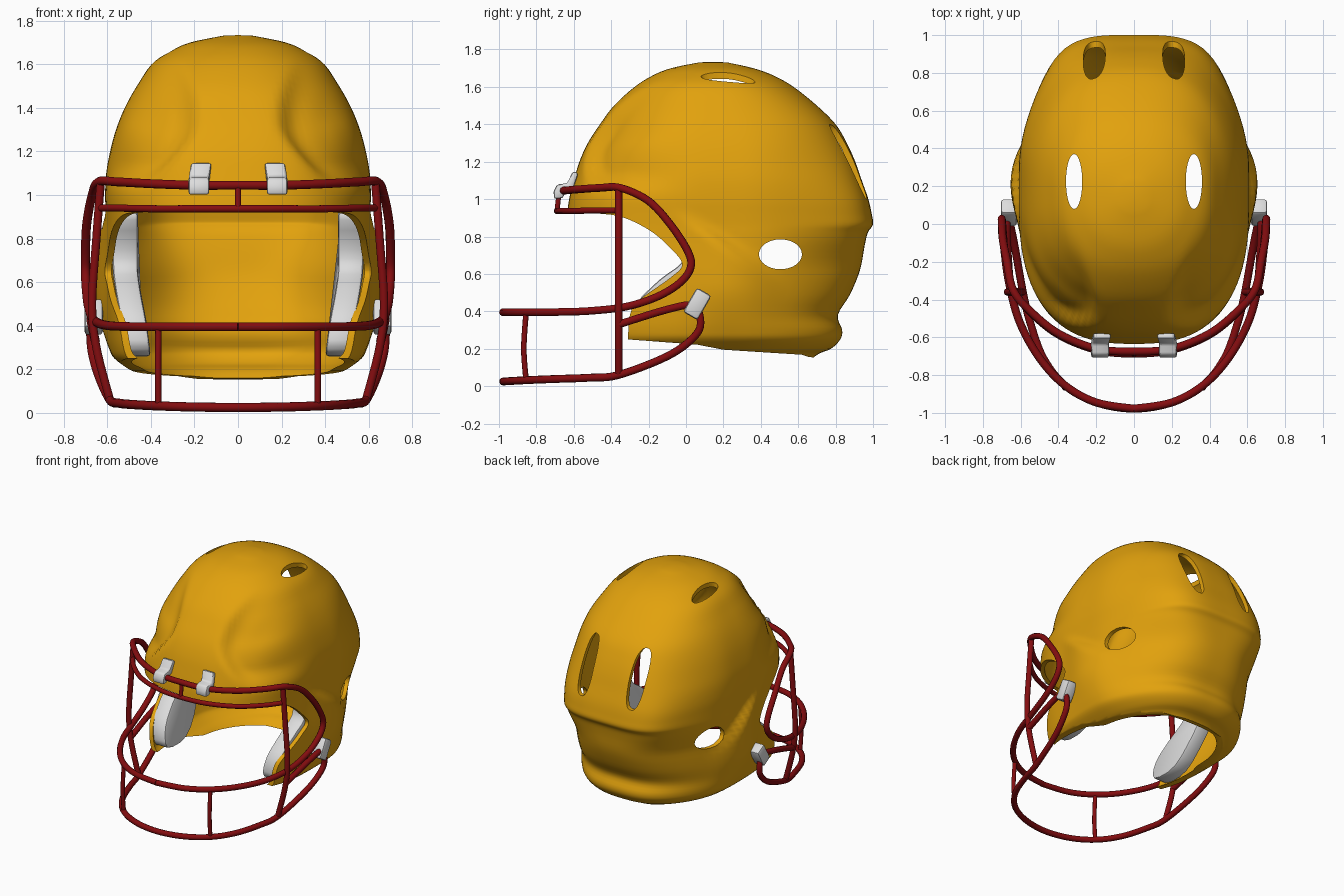
import bpy, bmesh, math
from mathutils import Vector

if "Cube" in bpy.data.objects:
    bpy.data.objects.remove(bpy.data.objects["Cube"])


def material(name, rgb):
    m = bpy.data.materials.new(name)
    m.diffuse_color = (*rgb, 1)
    m.use_nodes = True
    m.node_tree.nodes["Principled BSDF"].inputs["Base Color"].default_value = m.diffuse_color
    return m


GOLD = material("gold", (0.76, 0.36, 0.004))
RED = material("dark red", (0.23, 0.004, 0.005))
GREY = material("light grey", (0.72, 0.72, 0.72))


def smooth(points, n=6, closed=False):
    """Catmull-Rom curve through tuples of any size."""
    P, out, k = points, [], len(points)
    for i in range(k if closed else k - 1):
        if closed:
            a, b, c, d = (P[(i + j) % k] for j in (-1, 0, 1, 2))
        else:
            a, b, c, d = P[max(i - 1, 0)], P[i], P[i + 1], P[min(i + 2, k - 1)]
        for s in range(n):
            t = s / n
            out.append(tuple(0.5 * (2 * q + (r - p) * t + (2 * p - 5 * q + 4 * r - u) * t * t
                                    + (3 * q - p - 3 * r + u) * t ** 3)
                             for p, q, r, u in zip(a, b, c, d)))
    if not closed:
        out.append(tuple(P[-1]))
    return out


def step(lo, hi, v):
    t = min(max((v - lo) / (hi - lo), 0), 1)
    return t * t * (3 - 2 * t)


def new_object(name, bm, mat):
    bmesh.ops.recalc_face_normals(bm, faces=bm.faces)
    me = bpy.data.meshes.new(name)
    bm.to_mesh(me)
    bm.free()
    ob = bpy.data.objects.new(name, me)
    bpy.context.collection.objects.link(ob)
    if mat:
        me.materials.append(mat)
    return ob


def finish(ob, angle=35):
    """Apply modifiers, then smooth shade with sharp edges kept."""
    bpy.ops.object.select_all(action='DESELECT')
    ob.select_set(True)
    bpy.context.view_layer.objects.active = ob
    bpy.ops.object.convert(target='MESH')
    bpy.ops.object.shade_smooth_by_angle(angle=math.radians(angle))


def prism(name, pts, axis, lo, hi, mat=None, lean=None):
    """Extrude a 2D outline along an axis; lean(z) shifts x."""
    bm = bmesh.new()
    ends = []
    for h in (lo, hi):
        ring = []
        for u, v in pts:
            p = {'x': (h, u, v), 'y': (u, h, v), 'z': (u, v, h)}[axis]
            if lean:
                p = (p[0] + lean(p[2]), p[1], p[2])
            ring.append(bm.verts.new(p))
        bm.faces.new(ring)
        ends.append(ring)
    k = len(pts)
    for i in range(k):
        j = (i + 1) % k
        bm.faces.new((ends[0][i], ends[0][j], ends[1][j], ends[1][i]))
    return new_object(name, bm, mat)


def oval(cx, cy, rx, ry, n=2.0, k=32):
    pts = []
    for i in range(k):
        c, s = math.cos(math.tau * i / k), math.sin(math.tau * i / k)
        r = (abs(c) ** n + abs(s) ** n) ** (-1 / n)
        pts.append((cx + rx * c * r, cy + ry * s * r))
    return pts


# Shell: rows of (height, front y, back y, half width)
rows = [(1.731, 0.07, 0.22, 0.07), (1.70, -0.08, 0.36, 0.22), (1.66, -0.18, 0.47, 0.31),
        (1.6, -0.275, 0.575, 0.40), (1.5, -0.385, 0.70, 0.465), (1.4, -0.46, 0.80, 0.52),
        (1.3, -0.525, 0.86, 0.56), (1.2, -0.57, 0.905, 0.587), (1.1, -0.60, 0.94, 0.605),
        (1.0, -0.625, 0.975, 0.61), (0.92, -0.635, 0.993, 0.607), (0.865, -0.64, 1.0, 0.605),
        (0.82, -0.64, 0.972, 0.605), (0.75, -0.64, 0.955, 0.605), (0.62, -0.64, 0.93, 0.607),
        (0.49, -0.63, 0.877, 0.605), (0.38, -0.62, 0.812, 0.597), (0.30, -0.62, 0.835, 0.585),
        (0.25, -0.61, 0.825, 0.565), (0.20, -0.61, 0.775, 0.50), (0.16, -0.6, 0.69, 0.43),
        (0.05, -0.6, 0.6, 0.35)]
YC, COLS = 0.14, 112


def panel_width(z):
    """Half width of the raised forehead panel."""
    if z > 1.35:
        return 0.17 + 0.09 * step(1.4, 1.7, z)
    return 0.17 + 0.2 * (1 - step(1.0, 1.35, z))


def shell_point(z, yf, yb, w, a):
    c, s = math.cos(a), math.sin(a)
    # the back is boxiest at its ledge, and tapers
    n = 2.65 - 0.4 * step(1.3, 1.7, z)
    ledge = 1 - step(0.92, 1.4, z)
    if s > 0:
        n += 0.95 * ledge * (0.1 + 0.9 * step(0.62, 0.86, z)) * step(0, 0.35, s)
    r = (abs(c) ** n + abs(s) ** n) ** (-1 / n)
    x, y = w * c * r, YC + ((yb - YC) if s > 0 else (YC - yf)) * s * r
    x *= 1 - (0.13 + 0.05 * (1 - step(0.62, 0.86, z))) * step(0.3, 0.9, y) * (1 - step(1.15, 1.6, z))
    # hollows beside the forehead panel, deepest above the brow corners
    d = abs(x) - panel_width(z)
    g = 0.022 * step(0, 0.08, d) * (1 - step(0.08, 0.3, d)) * (1 - step(1.5, 1.66, z))
    g *= 1 - step(-0.05, 0.45, y)
    deep = 0.052 * step(0, 0.13, d) * (1 - step(0.22, 0.45, d)) * (1 - step(1.35, 1.6, z))
    g = (g + deep * (1 - step(-0.3, 0.1, y))) * step(1.0, 1.18, z)
    # flare below the diagonal side crease
    line = 1.0 - (y + 0.07) * 0.69
    f = 0.047 * step(0, 0.08, line - z) * step(0.2, 0.55, z) * step(-0.1, 0.21, y)
    f *= 1 - step(0.22, 0.55, y)
    x += math.copysign(f, x) * step(0.1, 0.45, abs(x))
    k = 1 - g
    return x * k, YC + (y - YC) * k, 0.8 + (z - 0.8) * k


bm = bmesh.new()
rings = [[bm.verts.new(shell_point(*row, math.tau * (i + 0.5) / COLS)) for i in range(COLS)]
         for row in smooth(rows, 4)]
for r0, r1 in zip(rings, rings[1:]):
    for i in range(COLS):
        j = (i + 1) % COLS
        bm.faces.new((r0[i], r0[j], r1[j], r1[i]))
top = bm.verts.new((0, YC, 1.734))
for i in range(COLS):
    bm.faces.new((top, rings[0][(i + 1) % COLS], rings[0][i]))
shell = new_object("helmet_shell", bm, GOLD)
sol = shell.modifiers.new("thickness", 'SOLIDIFY')
sol.thickness, sol.offset = 0.03, -1

# Cutters: face opening with bottom edge, vents and ear holes
edge = smooth([(-0.64, 0.925), (-0.46, 0.922), (-0.33, 0.90), (-0.19, 0.83), (-0.085, 0.74),
               (-0.02, 0.65), (-0.09, 0.575), (-0.25, 0.46), (-0.30, 0.38), (-0.31, 0.25)], 5)
edge += [(0.06, 0.222), (0.2, 0.195), (0.4, 0.182), (0.62, 0.168), (0.66, 0.155), (0.8, 0.15),
         (1.3, 0.15), (1.3, -0.2), (-1.3, -0.2), (-1.3, 0.925)]
cutters = [prism("opening_cutter", edge, 'x', -1, 1),
           prism("ear_hole_cutter", oval(0.505, 0.705, 0.115, 0.08), 'x', -1, 1)]
for sx in (-1, 1):
    cutters.append(prism("top_vent_cutter", oval(sx * 0.317, 0.225, 0.043, 0.145), 'z', 1.2, 2))
    cutters.append(prism("back_vent_cutter", oval(sx * 0.21, 1.2, 0.058, 0.2, 2.6), 'y', 0.5, 1.3))
for c in cutters:
    c.hide_render = True
    b = shell.modifiers.new("cut", 'BOOLEAN')
    b.operation, b.solver, b.object = 'DIFFERENCE', 'EXACT', c
finish(shell, 40)
for c in cutters:
    bpy.data.objects.remove(c)


# Face guard bars
def bar(name, pts, radius):
    cu = bpy.data.curves.new(name, 'CURVE')
    cu.dimensions = '3D'
    cu.bevel_depth, cu.bevel_resolution, cu.use_fill_caps = radius, 3, True
    path = smooth(pts, 6)
    sp = cu.splines.new('POLY')
    sp.points.add(len(path) - 1)
    for p, co in zip(sp.points, path):
        p.co = (*co, 1)
    cu.materials.append(RED)
    ob = bpy.data.objects.new(name, cu)
    bpy.context.collection.objects.link(ob)
    finish(ob, 50)


def flip(pts):
    return [(-x, y, z) for x, y, z in pts]


def across(half):
    return flip(half[:0:-1]) + half


upper = [(0, -0.675, 1.045), (0.2, -0.66, 1.045), (0.4, -0.58, 1.052), (0.55, -0.46, 1.06),
         (0.64, -0.35, 1.06), (0.672, -0.2, 0.99), (0.695, -0.08, 0.86), (0.7, 0.01, 0.72),
         (0.7, 0.025, 0.635), (0.695, -0.03, 0.555), (0.685, -0.15, 0.48), (0.66, -0.32, 0.425),
         (0.605, -0.52, 0.402), (0.5, -0.71, 0.396), (0.365, -0.855, 0.395), (0.2, -0.945, 0.395),
         (0, -0.978, 0.395)]
bar("guard_main_loop", across(upper), 0.021)
bar("guard_brow_bar", across([(0, -0.69, 0.937), (0.2, -0.67, 0.937), (0.4, -0.59, 0.937),
                              (0.55, -0.47, 0.94), (0.635, -0.36, 0.94)]), 0.017)
bar("guard_chin_loop", across([(0, -0.978, 0.025), (0.2, -0.945, 0.027), (0.365, -0.855, 0.032),
                               (0.48, -0.71, 0.038), (0.55, -0.52, 0.045), (0.588, -0.36, 0.06),
                               (0.635, -0.1, 0.16), (0.665, 0.04, 0.26), (0.675, 0.078, 0.34),
                               (0.675, 0.04, 0.43), (0.672, -0.1, 0.41), (0.655, -0.36, 0.33)]), 0.021)
bar("guard_center_strut", [(0, -0.69, 0.937), (0, -0.677, 1.045)], 0.014)
for side, m in (("right", lambda p: p), ("left", flip)):
    bar("guard_side_upright_" + side, m([(0.63, -0.36, 1.06), (0.65, -0.36, 0.8), (0.67, -0.36, 0.5),
                                         (0.65, -0.36, 0.3), (0.588, -0.36, 0.06)]), 0.02)
    bar("guard_front_strut_" + side, m([(0.365, -0.855, 0.395), (0.367, -0.867, 0.2),
                                        (0.365, -0.855, 0.032)]), 0.015)


def bevel(ob, width, segments=2):
    b = ob.modifiers.new("round", 'BEVEL')
    b.width, b.segments, b.limit_method = width, segments, 'ANGLE'
    finish(ob, 35)


# Clips and jaw pads, one per side
clip = [(-0.575, 1.14), (-0.605, 1.15), (-0.635, 1.085), (-0.69, 1.078), (-0.708, 1.04),
        (-0.705, 1.0), (-0.66, 1.005), (-0.64, 1.04), (-0.605, 1.05)]
pad = smooth([(-0.27, 0.28), (-0.27, 0.43), (-0.14, 0.57), (-0.015, 0.67), (-0.02, 0.79),
              (-0.07, 0.92), (0.1, 0.92), (0.2, 0.72), (0.13, 0.48), (-0.04, 0.28)], 3, True)
u, v = Vector((0.5, 0.866)), Vector((0.866, -0.5))
side_clip = [tuple(Vector((0.06, 0.44)) + u * a + v * b)
             for a, b in ((-0.075, -0.045), (0.075, -0.045), (0.075, 0.045), (-0.075, 0.045))]
for side, s in (("right", 1), ("left", -1)):
    bevel(prism("brow_clip_" + side, clip, 'x', s * 0.133, s * 0.227, GREY,
                lambda z: -s * 0.15 * max(z - 1.07, 0)), 0.012)
    bevel(prism("side_clip_" + side, side_clip, 'x', s * 0.62, s * 0.705, GREY), 0.016)
    bevel(prism("jaw_pad_" + side, pad, 'x', s * 0.46, s * 0.575, GREY,
                lambda z: -s * 0.058 * (1 - step(0.25, 0.7, z))), 0.015)
